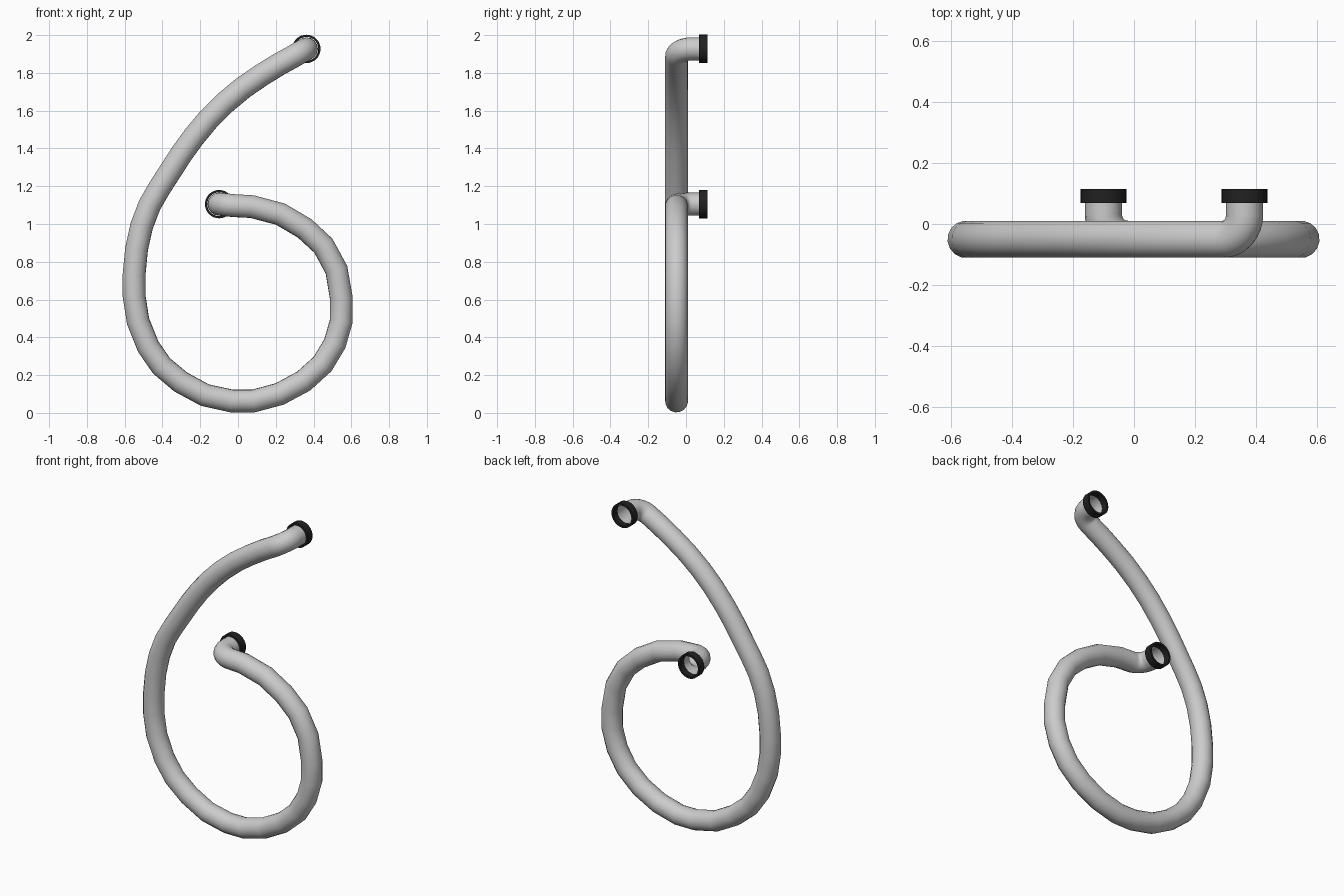
import bpy, bmesh, math
from mathutils import Vector

if "Cube" in bpy.data.objects:
    bpy.data.objects.remove(bpy.data.objects["Cube"])


def material(name, v):
    m = bpy.data.materials.new(name)
    m.diffuse_color = (v, v, v, 1)
    m.use_nodes = True
    m.node_tree.nodes["Principled BSDF"].inputs["Base Color"].default_value = m.diffuse_color
    return m


steel = material("brushed_steel", 0.6)
black = material("black_rubber", 0.015)

Y = -0.05          # plane of the bent bar
R = 0.061          # tube radius
BEND = 0.08        # bend radius at both ends
TOP = (0.362, 1.927)
INNER = (-0.10, 1.105)

# Centre line of the bar in the front plane (x, z), between the end bends
loop = [(0.215, 1.844), (0.124, 1.788), (0.025, 1.72), (-0.071, 1.64), (-0.156, 1.555),
        (-0.235, 1.46), (-0.30, 1.37), (-0.36, 1.277), (-0.416, 1.19), (-0.468, 1.1),
        (-0.51, 0.99), (-0.537, 0.868), (-0.55, 0.733), (-0.55, 0.618),
        (-0.529, 0.485), (-0.476, 0.352), (-0.405, 0.249), (-0.304, 0.164),
        (-0.175, 0.094), (-0.034, 0.063), (0.082, 0.063), (0.22, 0.1),
        (0.347, 0.168), (0.447, 0.258), (0.513, 0.368), (0.547, 0.487),
        (0.547, 0.607), (0.521, 0.758), (0.452, 0.885), (0.354, 0.976),
        (0.225, 1.052), (0.074, 1.092)]


def end_bend(end, direction):
    """Quarter bend from the front plane back towards +y, then a short stub."""
    d = Vector((direction[0], 0, direction[1])).normalized()
    corner = Vector((end[0], Y, end[1]))
    pts = []
    for i in range(9):
        a = math.pi / 2 * i / 8
        pts.append(corner - d * BEND * (1 - math.sin(a))
                   + Vector((0, BEND * (1 - math.cos(a)), 0)))
    pts.append(Vector((end[0], 0.075, end[1])))
    return pts


path = list(reversed(end_bend(TOP, (0.867, 0.5))))
path += [Vector((x, Y, z)) for x, z in loop]
path += end_bend(INNER, (-1, 0.1))

# Bent tube, open at both ends
curve = bpy.data.curves.new("bent_tube", 'CURVE')
curve.dimensions = '3D'
curve.twist_mode = 'MINIMUM'
curve.bevel_depth = R
curve.bevel_resolution = 6
spline = curve.splines.new('POLY')
spline.points.add(len(path) - 1)
for p, co in zip(spline.points, path):
    p.co = (*co, 1)
curve.materials.append(steel)
tube = bpy.data.objects.new("bent_tube", curve)
bpy.context.collection.objects.link(tube)
bpy.context.view_layer.objects.active = tube
tube.select_set(True)
bpy.ops.object.convert(target='MESH')
bpy.ops.object.shade_smooth()


# Black collars around the open ends
def collar(name, end, sides=32):
    profile = [(0.075, 0.068), (0.075, 0.115), (0.063, 0.115), (0.063, 0.068)]
    bm = bmesh.new()
    rings = []
    for r, y in profile:
        rings.append([bm.verts.new((end[0] + r * math.cos(2 * math.pi * i / sides), y,
                                    end[1] + r * math.sin(2 * math.pi * i / sides)))
                      for i in range(sides)])
    for k in range(4):
        a, b = rings[k], rings[(k + 1) % 4]
        for i in range(sides):
            j = (i + 1) % sides
            bm.faces.new((a[i], a[j], b[j], b[i]))
    bmesh.ops.recalc_face_normals(bm, faces=bm.faces)
    me = bpy.data.meshes.new(name)
    bm.to_mesh(me)
    bm.free()
    me.materials.append(black)
    ob = bpy.data.objects.new(name, me)
    bpy.context.collection.objects.link(ob)
    bpy.ops.object.select_all(action='DESELECT')
    bpy.context.view_layer.objects.active = ob
    ob.select_set(True)
    bpy.ops.object.shade_smooth_by_angle()


collar("upper_collar", TOP)
collar("inner_collar", INNER)
